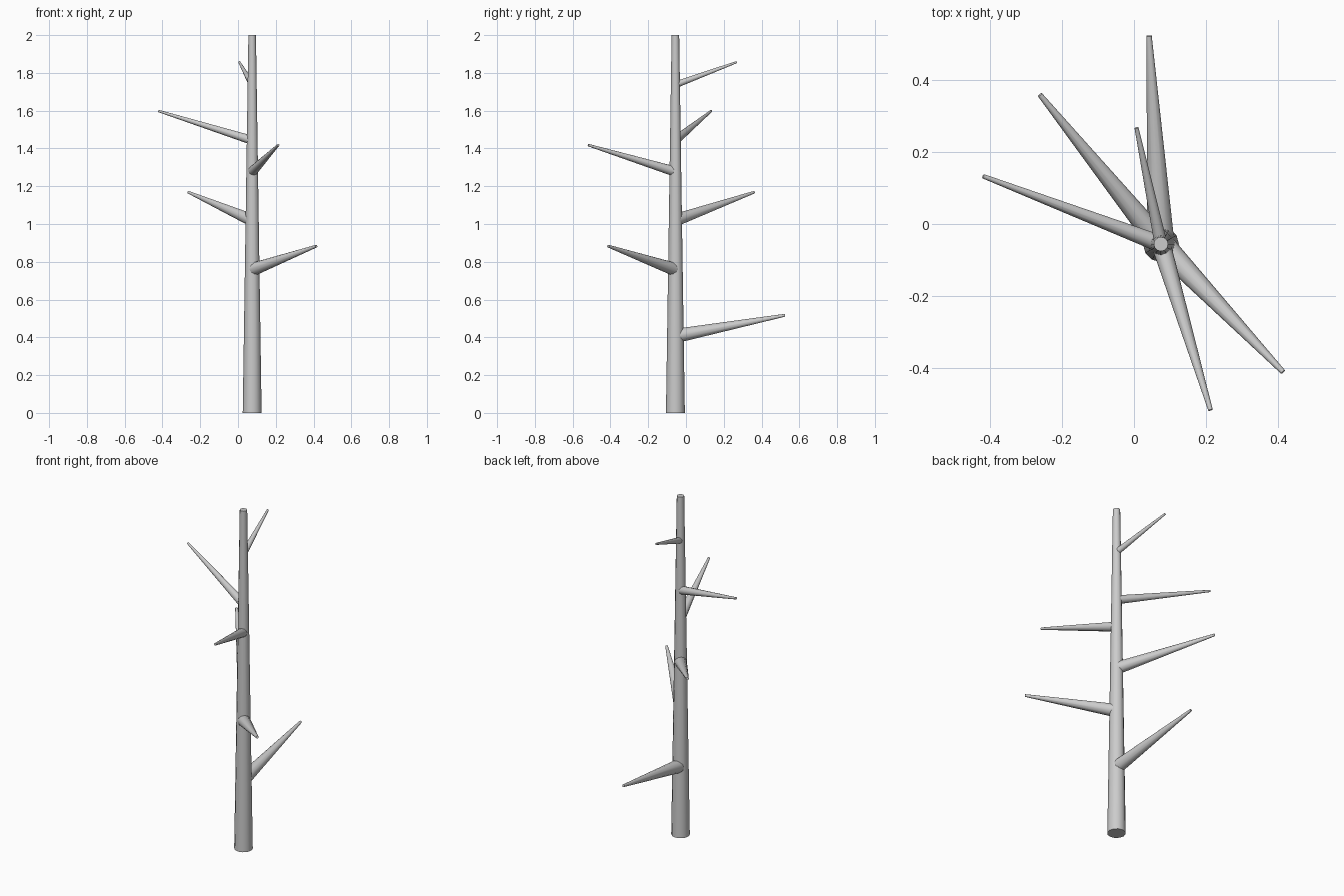
import bpy
import math
from mathutils import Vector

cube = bpy.data.objects.get("Cube")
if cube:
    bpy.data.objects.remove(cube, do_unlink=True)

bark = bpy.data.materials.new("pale_grey_bark")
bark.use_nodes = True
GREY = (0.6, 0.6, 0.6, 1)
bark.diffuse_color = GREY
bark.node_tree.nodes["Principled BSDF"].inputs["Base Color"].default_value = GREY

TRUNK_X, TRUNK_Y = 0.075, -0.056


def taper(name, start, end, r_start, r_end, sides=12):
    """Capped cone frustum running from start to end."""
    start, end = Vector(start), Vector(end)
    axis = end - start
    bpy.ops.mesh.primitive_cone_add(
        vertices=sides, radius1=r_start, radius2=r_end, depth=axis.length,
        location=(start + end) / 2,
        rotation=axis.to_track_quat('Z', 'Y').to_euler())
    obj = bpy.context.object
    obj.name = name
    obj.data.materials.append(bark)
    bpy.ops.object.shade_smooth_by_angle(angle=math.radians(40))
    return obj


# Trunk
taper("trunk", (TRUNK_X, TRUNK_Y, 0), (TRUNK_X, TRUNK_Y, 2), 0.05, 0.02)

# Branches: height on the trunk axis, tip centre, root radius
branches = [
    (0.407, (0.042, 0.524, 0.517), 0.038),
    (0.758, (0.415, -0.412, 0.883), 0.036),
    (1.02, (-0.262, 0.360, 1.168), 0.034),
    (1.277, (0.213, -0.518, 1.418), 0.027),
    (1.443, (-0.420, 0.133, 1.598), 0.024),
    (1.737, (0.007, 0.268, 1.857), 0.018),
]
for i, (height, tip, radius) in enumerate(branches, 1):
    taper(f"branch_{i}", (TRUNK_X, TRUNK_Y, height), tip, radius, 0.004 + radius * 0.09)
